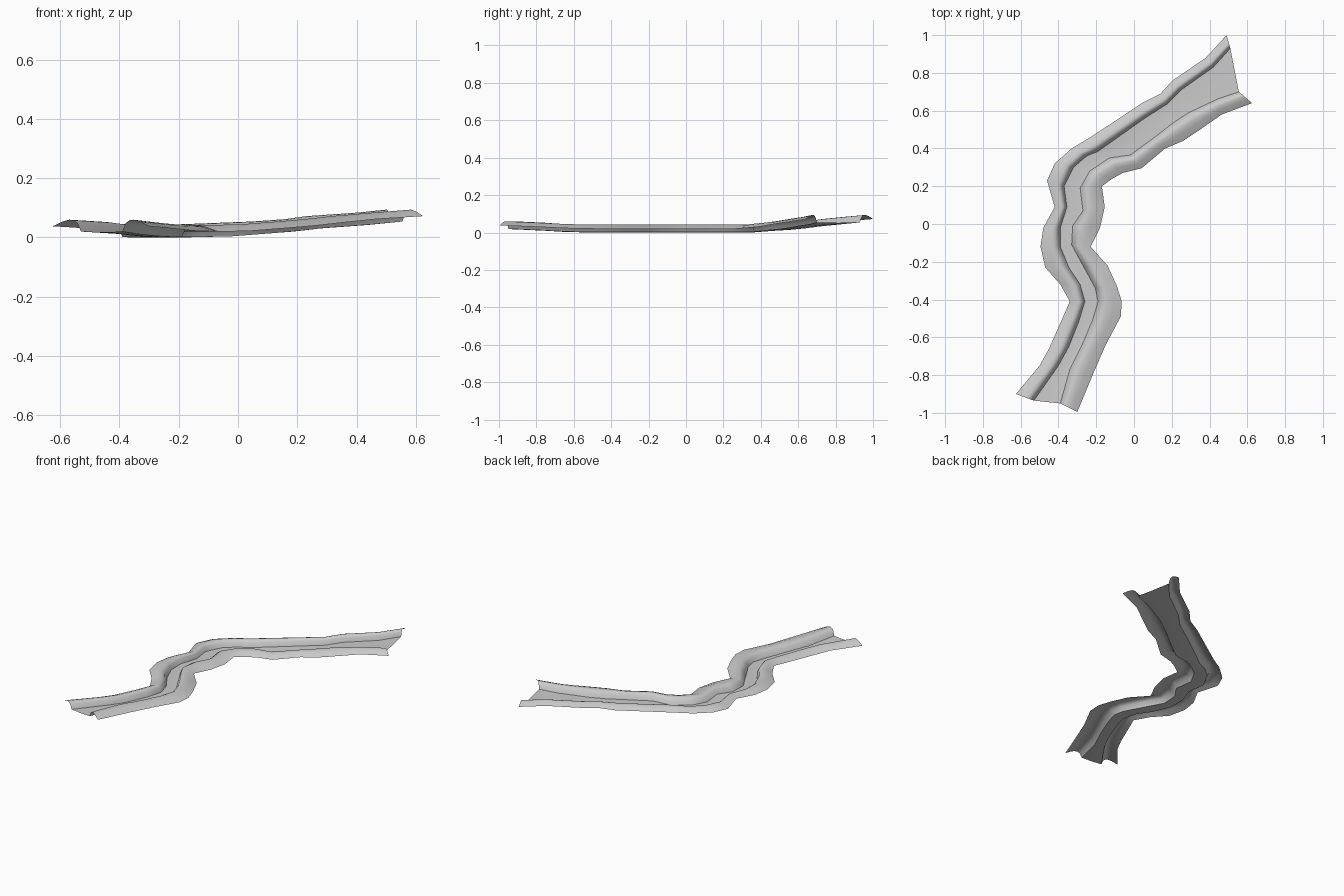
import bpy, bmesh, math
from mathutils import Vector

if "Cube" in bpy.data.objects:
    bpy.data.objects.remove(bpy.data.objects["Cube"])

# Plan lines of the stream, listed station by station from front to back
left_outer = [(-.625, -.90), (-.50, -.75), (-.45, -.66), (-.375, -.49), (-.34, -.41), (-.39, -.32),
              (-.47, -.23), (-.495, -.12), (-.48, -.02), (-.42, .09), (-.46, .23), (-.42, .32),
              (-.33, .40), (-.23, .46), (.05, .645), (.14, .69), (.205, .76), (.38, .88), (.49, 1.0)]
left_bed = [(-.53, -.935), (-.40, -.75), (-.345, -.65), (-.29, -.51), (-.26, -.41), (-.285, -.32),
            (-.345, -.23), (-.39, -.12), (-.39, -.02), (-.355, .09), (-.37, .20), (-.32, .30),
            (-.25, .36), (-.19, .385), (.05, .555), (.175, .635), (.25, .71), (.42, .83), (.51, .93)]
right_bed = [(-.39, -.95), (-.34, -.77), (-.275, -.64), (-.22, -.51), (-.19, -.41), (-.205, -.34),
             (-.27, -.22), (-.33, -.11), (-.325, -.01), (-.27, .07), (-.285, .19), (-.235, .28),
             (-.13, .35), (-.02, .365), (.11, .46), (.20, .53), (.29, .59), (.45, .665), (.555, .70)]
right_outer = [(-.30, -.995), (-.215, -.79), (-.15, -.64), (-.07, -.49), (-.065, -.41), (-.09, -.33),
               (-.14, -.22), (-.23, -.12), (-.18, -.02), (-.155, .09), (-.17, .20), (-.115, .24),
               (-.06, .27), (.04, .295), (.165, .40), (.26, .44), (.35, .50), (.465, .58), (.625, .64)]
floor_z = [.018, .01, .003] + [0] * 10 + [.002, .012, .02, .03, .042, .052]


def strip(name, sections):
    """Skin a row of cross-sections into an open sheet."""
    bm = bmesh.new()
    rows = [[bm.verts.new(p) for p in s] for s in sections]
    for a, b in zip(rows, rows[1:]):
        for i in range(len(a) - 1):
            bm.faces.new((a[i], a[i + 1], b[i + 1], b[i]))
    mesh = bpy.data.meshes.new(name)
    bm.to_mesh(mesh)
    bm.free()
    ob = bpy.data.objects.new(name, mesh)
    bpy.context.collection.objects.link(ob)
    bpy.context.view_layer.objects.active = ob
    ob.select_set(True)
    bpy.ops.object.shade_smooth_by_angle(angle=math.radians(40))
    ob.select_set(False)


def bank(outer, bed, profile):
    """Cross-sections of a bank: (fraction from bed to outer edge, height)."""
    result = []
    for o, b, z in zip(outer, bed, floor_z):
        o, b = Vector(o), Vector(b)
        result.append([(*b.lerp(o, t), z + h) for t, h in profile])
    return result


# Banks: steep wall at the water, rounded crest, falling outer slope
profile = [(0, 0.002), (.12, .03), (.26, .04), (.42, .042), (.65, .036), (1, .02)]
strip("left_bank", bank(left_outer, left_bed, profile)[::-1])
strip("right_bank", bank(right_outer, right_bed, profile))

# Stream bed: shallow trough between the banks
bed = []
for l, r, z in zip(left_bed, right_bed, floor_z):
    l, r = Vector(l), Vector(r)
    bed.append([(*l.lerp(r, t), z + h) for t, h in ((0, .002), (.5, 0), (1, .002))])
strip("stream_bed", bed)
